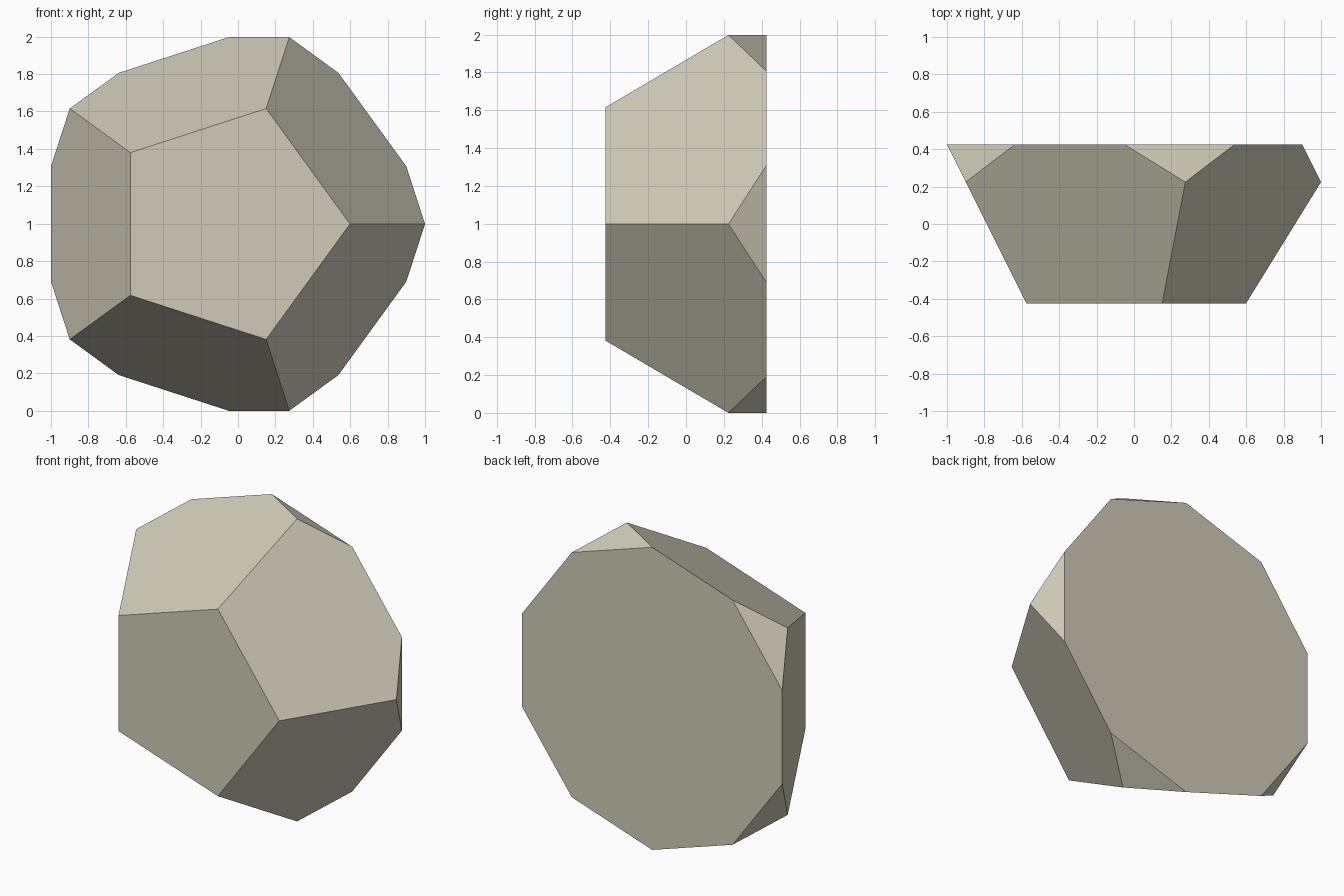
import bpy, bmesh, math

cube = bpy.data.objects.get("Cube")
if cube:
    bpy.data.objects.remove(cube, do_unlink=True)

# One flat stone colour
stone = bpy.data.materials.new("pale stone")
stone.use_nodes = True
colour = (0.63, 0.60, 0.48, 1.0)
stone.diffuse_color = colour
stone.node_tree.nodes["Principled BSDF"].inputs["Base Color"].default_value = colour

# Half dodecahedron, sized from the circumradius of its front pentagon
PHI = (1 + math.sqrt(5)) / 2
R = 0.649
WIDE = R * PHI                              # radius of the widest corners
CUT = WIDE * math.cos(math.radians(18))     # radius of the flat back
DEPTH = R * (1 + PHI) / 2                   # front face to the middle plane
CX, CZ = 1 - WIDE, WIDE * math.sin(math.radians(72))

bm = bmesh.new()


def ring(count, radius, y, start=0):
    """Corners of a regular polygon facing the front."""
    angles = [math.radians(start + 360 * i / count) for i in range(count)]
    return [bm.verts.new((CX + radius * math.cos(a), y, CZ + radius * math.sin(a)))
            for a in angles]


front = ring(5, R, -DEPTH / 2)
middle = ring(5, WIDE, -DEPTH / 2 + R)
back = ring(10, CUT, DEPTH / 2, 18)

# Front pentagon and flat decagonal back
bm.faces.new(front)
bm.faces.new(back)

# Trimmed pentagon sides, with small triangles between them at the back
for i in range(5):
    j = (i + 1) % 5
    bm.faces.new((front[i], front[j], middle[j], back[2 * i + 1], back[2 * i], middle[i]))
    bm.faces.new((middle[i], back[2 * i], back[2 * i - 1]))

bmesh.ops.recalc_face_normals(bm, faces=bm.faces[:])
mesh = bpy.data.meshes.new("half_dodecahedron")
bm.to_mesh(mesh)
bm.free()
mesh.materials.append(stone)
solid = bpy.data.objects.new("half_dodecahedron", mesh)
bpy.context.collection.objects.link(solid)
